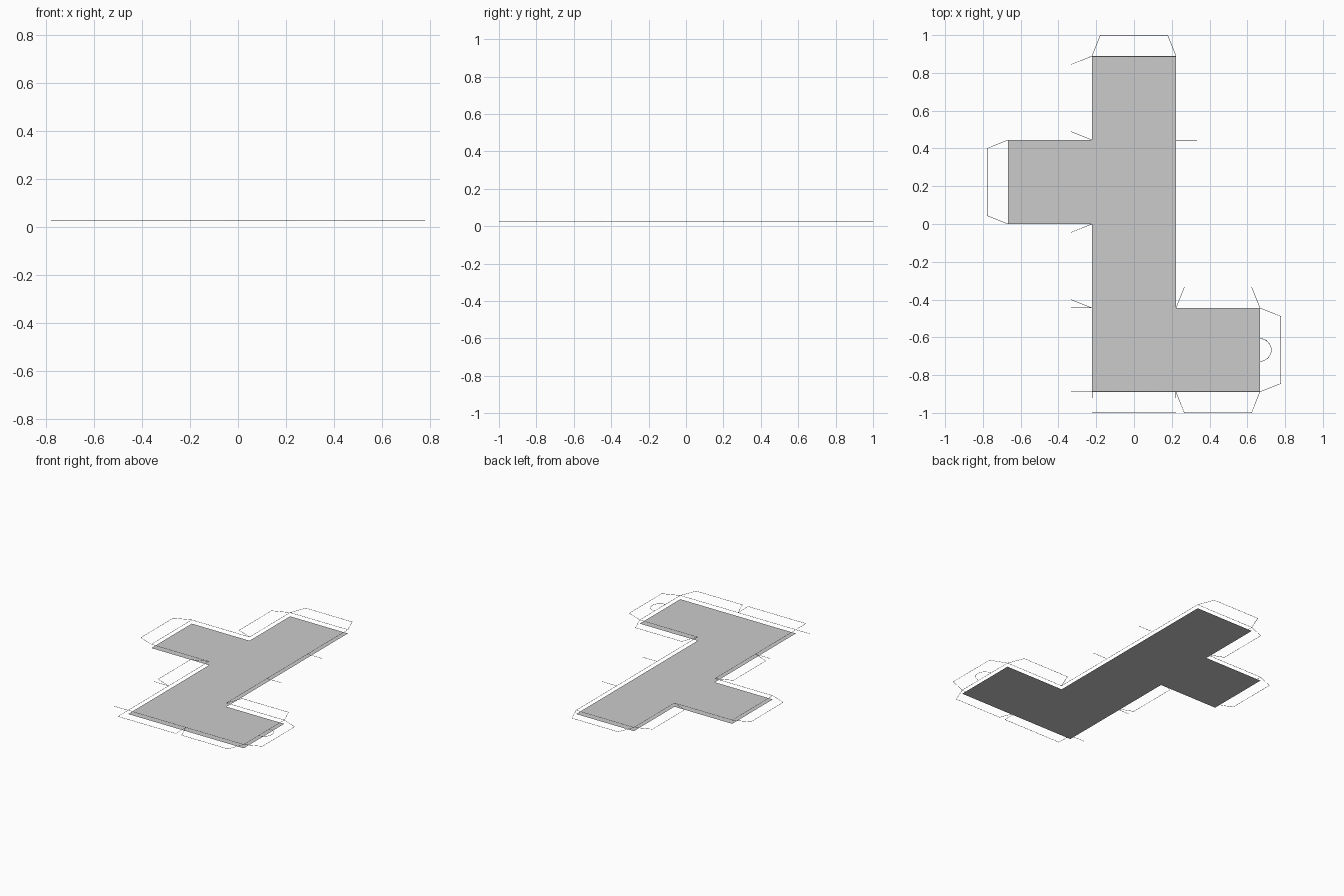
import bpy
import math

if "Cube" in bpy.data.objects:
    bpy.data.objects.remove(bpy.data.objects["Cube"])

S = 4 / 9        # side of one square of the net
H = S / 2
T = S / 4        # tab depth
I = S / 10       # tab taper
Z = 0.026        # height of the drawn lines above the sheet
R = 0.0013       # line radius


def line(name, points, closed=False):
    """Thin four-sided wire through xy points."""
    cu = bpy.data.curves.new(name, 'CURVE')
    cu.dimensions = '3D'
    cu.bevel_depth = R
    cu.bevel_resolution = 0
    cu.use_fill_caps = True
    sp = cu.splines.new('POLY')
    sp.points.add(len(points) - 1)
    for p, (x, y) in zip(sp.points, points):
        p.co = (x, y, Z, 1)
    sp.use_cyclic_u = closed
    ob = bpy.data.objects.new(name, cu)
    bpy.context.collection.objects.link(ob)
    return ob


def tab(name, a, b, taper=I):
    """Glue tab outside edge a-b (outside lies right of a->b)."""
    dx, dy = (b[0] - a[0]) / S, (b[1] - a[1]) / S
    nx, ny = dy * T, -dx * T
    line(name, [a,
                (a[0] + dx * taper + nx, a[1] + dy * taper + ny),
                (b[0] - dx * taper + nx, b[1] - dy * taper + ny),
                b])


# Flat net of six squares
outline = [(-H, -2 * S), (H + S, -2 * S), (H + S, -S), (H, -S), (H, 2 * S),
           (-H, 2 * S), (-H, S), (-H - S, S), (-H - S, 0), (-H, 0)]
me = bpy.data.meshes.new("net_sheet")
me.from_pydata([(x, y, 0) for x, y in outline], [], [list(range(len(outline)))])
sheet = bpy.data.objects.new("net_sheet", me)
bpy.context.collection.objects.link(sheet)

# Cut line around the net
line("net_outline", outline, True)

# Tapered glue tabs
tab("tab_top", (H, 2 * S), (-H, 2 * S))
tab("tab_upper_left", (-H, 2 * S), (-H, S))
tab("tab_left_arm", (-H - S, S), (-H - S, 0))
tab("tab_lower_left", (-H, 0), (-H, -S))
tab("tab_right_arm_bottom", (H, -2 * S), (H + S, -2 * S))
tab("tab_right_arm_end", (H + S, -2 * S), (H + S, -S))
tab("tab_right_arm_top", (H + S, -S), (H, -S))

# Straight tab at the bottom of the column
tab("flap_bottom", (-H, -2 * S), (H, -2 * S), 0)

# Short marks beside the column
for i, (x, y, d) in enumerate([(H, S, 1), (H, 0, 1), (-H, -S, -1), (-H, -2 * S, -1)]):
    line(f"side_mark_{i + 1}", [(x, y), (x + d * T, y)])

# Half-round thumb notch
line("thumb_notch", [(H + S + 0.06 * math.cos(t), -1.5 * S + 0.06 * math.sin(t))
                     for t in [math.pi * (k / 16 - 0.5) for k in range(17)]])
